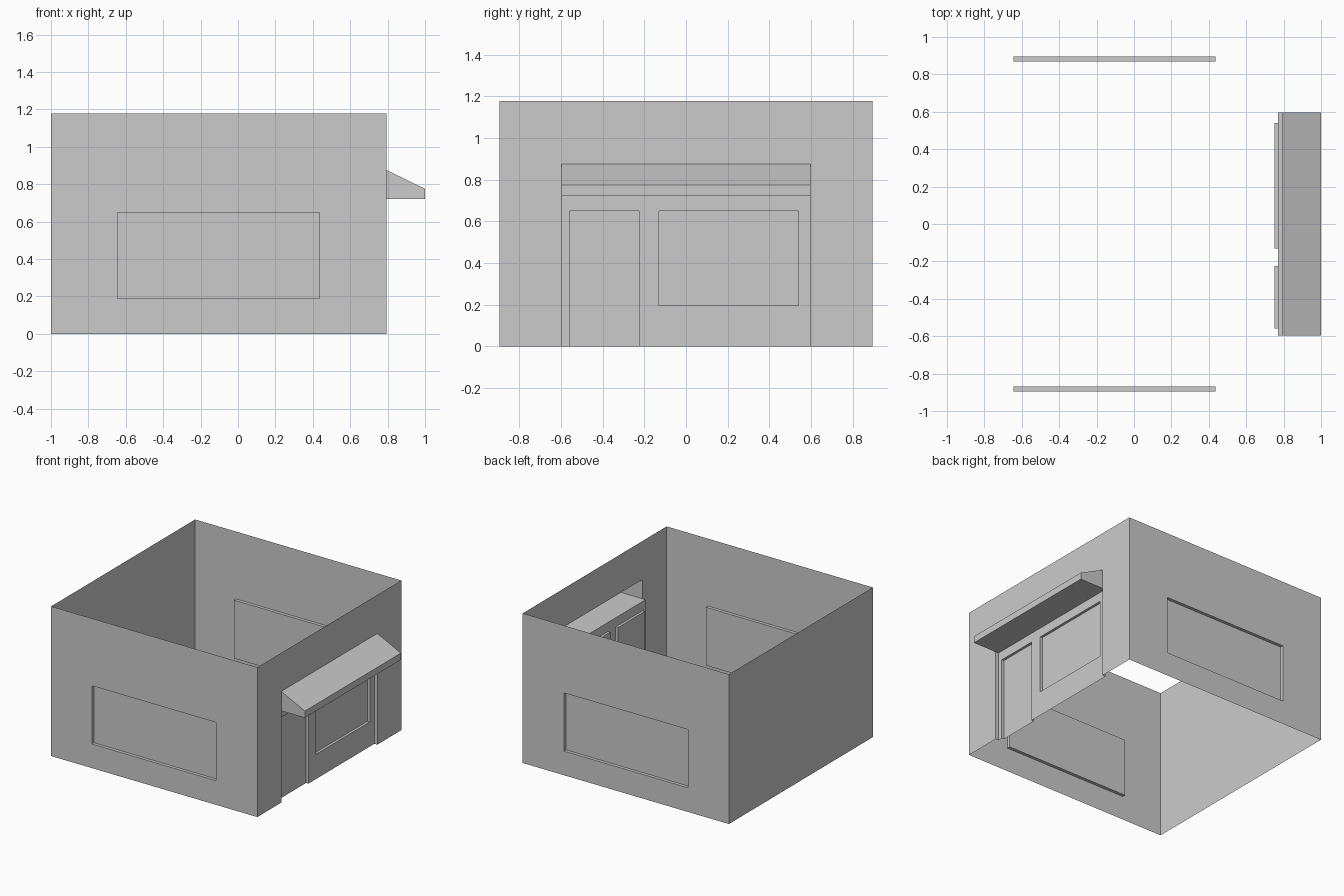
import bpy, bmesh

if "Cube" in bpy.data.objects:
    bpy.data.objects.remove(bpy.data.objects["Cube"])

X0, X1, Y, H = -1.0, 0.795, 0.895, 1.178

# Wall frames: u along the wall, v up, d inwards
front = lambda u, v, d: (u, -Y + d, v)
right = lambda u, v, d: (X1 - d, u, v)
left = lambda u, v, d: (X0 + d, -u, v)


def make(name, quads):
    bm = bmesh.new()
    for q in quads:
        bm.faces.new([bm.verts.new(p) for p in q])
    bmesh.ops.remove_doubles(bm, verts=bm.verts, dist=1e-5)
    mesh = bpy.data.meshes.new(name)
    bm.to_mesh(mesh)
    bm.free()
    ob = bpy.data.objects.new(name, mesh)
    bpy.context.collection.objects.link(ob)
    return ob


def panel(place, rect, holes=(), d=0.0):
    """Flat sheet split on the hole edges, with the holes left open."""
    us = sorted({rect[0], rect[1], *(u for h in holes for u in h[:2])})
    vs = sorted({rect[2], rect[3], *(v for h in holes for v in h[2:])})
    out = []
    for a, b in zip(us, us[1:]):
        for c, e in zip(vs, vs[1:]):
            if not any(h[0] <= a and b <= h[1] and h[2] <= c and e <= h[3] for h in holes):
                out.append([place(*p, d) for p in ((a, c), (b, c), (b, e), (a, e))])
    return out


def reveal(place, rect, d0, d1, skip=()):
    """Strips round an opening: 0 sill, 1 right, 2 head, 3 left."""
    u0, u1, v0, v1 = rect
    c = [(u0, v0), (u1, v0), (u1, v1), (u0, v1)]
    return [[place(*c[i], d0), place(*c[(i + 1) % 4], d0),
             place(*c[(i + 1) % 4], d1), place(*c[i], d1)]
            for i in range(4) if i not in skip]


def mirror_to_back(ob):
    mod = ob.modifiers.new("mirror", 'MIRROR')
    mod.use_axis = (False, True, False)
    mod.use_mirror_merge = False


# Side walls with one long recessed window each
win = (-0.645, 0.435, 0.19, 0.648)
mirror_to_back(make("side_wall", panel(front, (X0, X1, 0, H), [win])))
mirror_to_back(make("side_window", reveal(front, win, 0, 0.025) + panel(front, win, d=0.025)))

# Plain rear wall
make("rear_wall", panel(left, (-Y, Y, 0, H)))

# Shop wall, open where the shopfront and awning sit
W = 0.597
make("shop_wall", panel(right, (-Y, Y, 0, H), [(-W, W, 0, 0.875)]))

# Recessed shopfront with a door and a display window
door = (-0.56, -0.225, 0.0, 0.65)
display = (-0.13, 0.54, 0.195, 0.65)
bay = (-W, W, 0.0, 0.722)
D1, D2 = 0.025, 0.045
make("shopfront", panel(right, bay, [door, display], D1) + reveal(right, bay, 0, D1, (0, 2)))
make("door", reveal(right, door, D1, D2, (0,)) + panel(right, door, d=D2))
make("display_window", reveal(right, display, D1, D2) + panel(right, display, d=D2))

# Hollow awning: slope, fascia, soffit and two ends
prof = [(X1, 0.875), (1.0, 0.775), (1.0, 0.722), (X1 - D1, 0.722)]
sheets = [[(a[0], -W, a[1]), (b[0], -W, b[1]), (b[0], W, b[1]), (a[0], W, a[1])]
          for a, b in zip(prof, prof[1:])]
end = prof[:3] + [(X1, 0.722)]
sheets.append([(x, -W, z) for x, z in reversed(end)])
sheets.append([(x, W, z) for x, z in end])
make("awning", sheets)
